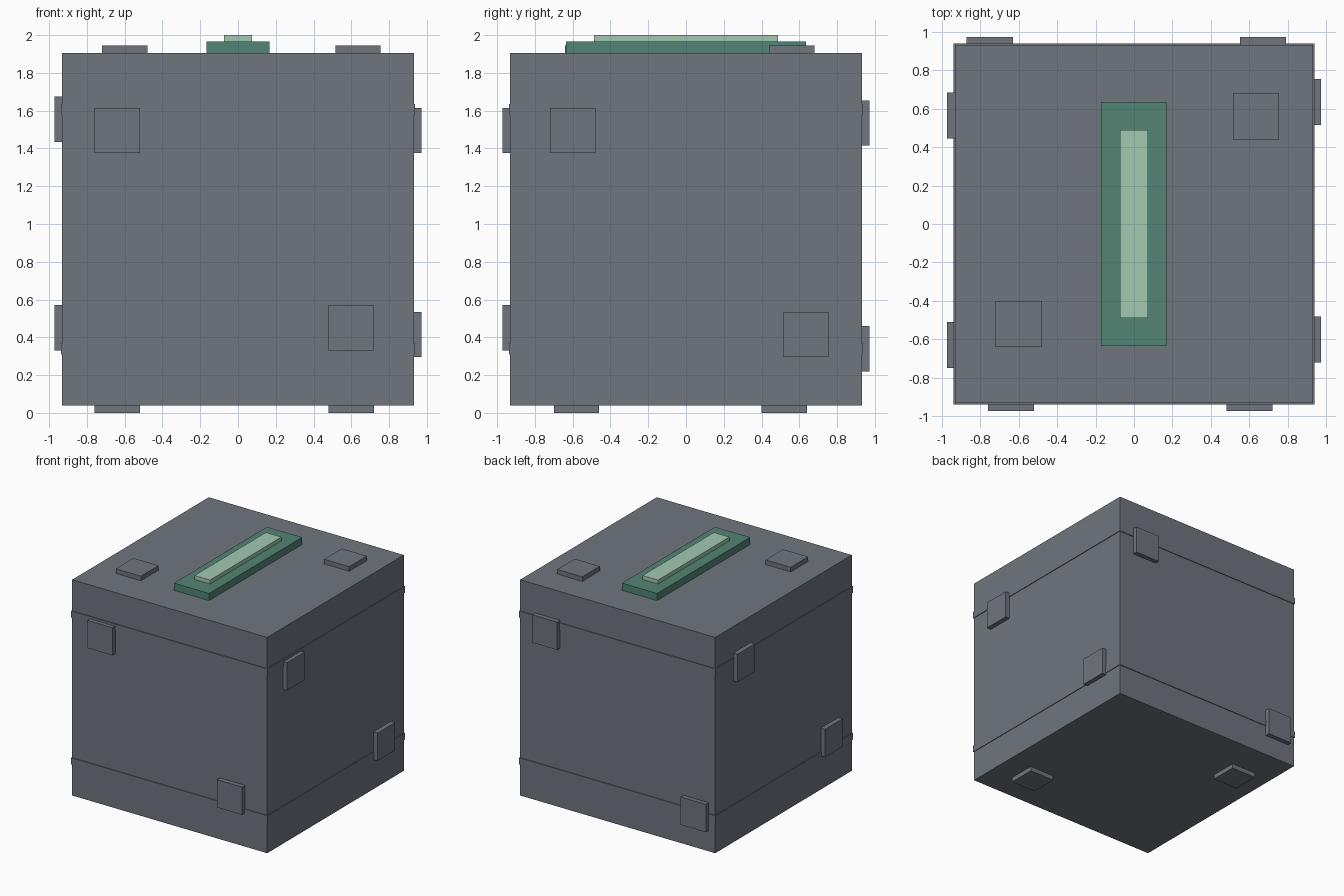
import bpy
import bmesh
from mathutils import Matrix, Vector

cube = bpy.data.objects.get("Cube")
if cube:
    bpy.data.objects.remove(cube, do_unlink=True)


def material(name, rgb):
    mat = bpy.data.materials.new(name)
    mat.use_nodes = True
    colour = (*rgb, 1.0)
    mat.diffuse_color = colour
    mat.node_tree.nodes["Principled BSDF"].inputs["Base Color"].default_value = colour
    return mat


def box(name, centre, size, mat):
    mesh = bpy.data.meshes.new(name)
    bm = bmesh.new()
    bmesh.ops.create_cube(bm, size=1.0, matrix=Matrix.Diagonal((*size, 1.0)))
    bm.to_mesh(mesh)
    bm.free()
    mesh.materials.append(mat)
    obj = bpy.data.objects.new(name, mesh)
    obj.location = centre
    bpy.context.collection.objects.link(obj)
    return obj


grey = material("slate grey", (0.162, 0.176, 0.208))
green = material("deep green", (0.084, 0.233, 0.175))
pale = material("pale green", (0.36, 0.58, 0.45))

HALF = 0.932      # half the width of the body
MID = 0.972       # height of the body centre
PLATE = 0.24      # width of a surface plate
RAISE = 0.04      # how far a plate stands out
TOP = MID + HALF

# Main cube
box("body", (0, 0, MID), (2 * HALF,) * 3, grey)

# Two thin bands around the body
for name, side in (("lower_band", -1), ("upper_band", 1)):
    width = 2 * HALF + 0.012
    box(name, (0, 0, MID + side * 0.634), (width, width, 0.058), grey)

# Raised square plates, two on every face: axis, direction, centres on the face
plates = {
    "front": (1, -1, ((-0.64, 1.495), (0.60, 0.45))),
    "back": (1, 1, ((0.67, 1.535), (-0.75, 0.34))),
    "left": (0, 1, ((-0.60, 1.495), (0.635, 0.415))),
    "right": (0, -1, ((0.565, 1.555), (-0.63, 0.45))),
    "top": (2, 1, ((-0.60, -0.52), (0.635, 0.56))),
    "bottom": (2, -1, ((0.60, -0.58), (-0.64, 0.52))),
}
for face, (axis, sign, centres) in plates.items():
    for number, (u, v) in enumerate(centres, 1):
        centre = [u, v]
        centre.insert(axis, sign * (HALF + RAISE / 2 - 0.005))
        if axis == 2:
            centre[2] += MID
        size = Vector((PLATE,) * 3)
        size[axis] = RAISE + 0.01
        box(f"{face}_plate_{number}", centre, size, grey)

# Green strip on the lid with a paler bar on top
box("strip_base", (0, 0, TOP + 0.026), (0.336, 1.27, 0.072), green)
box("strip_bar", (0, 0, 1.978), (0.148, 0.976, 0.044), pale)
